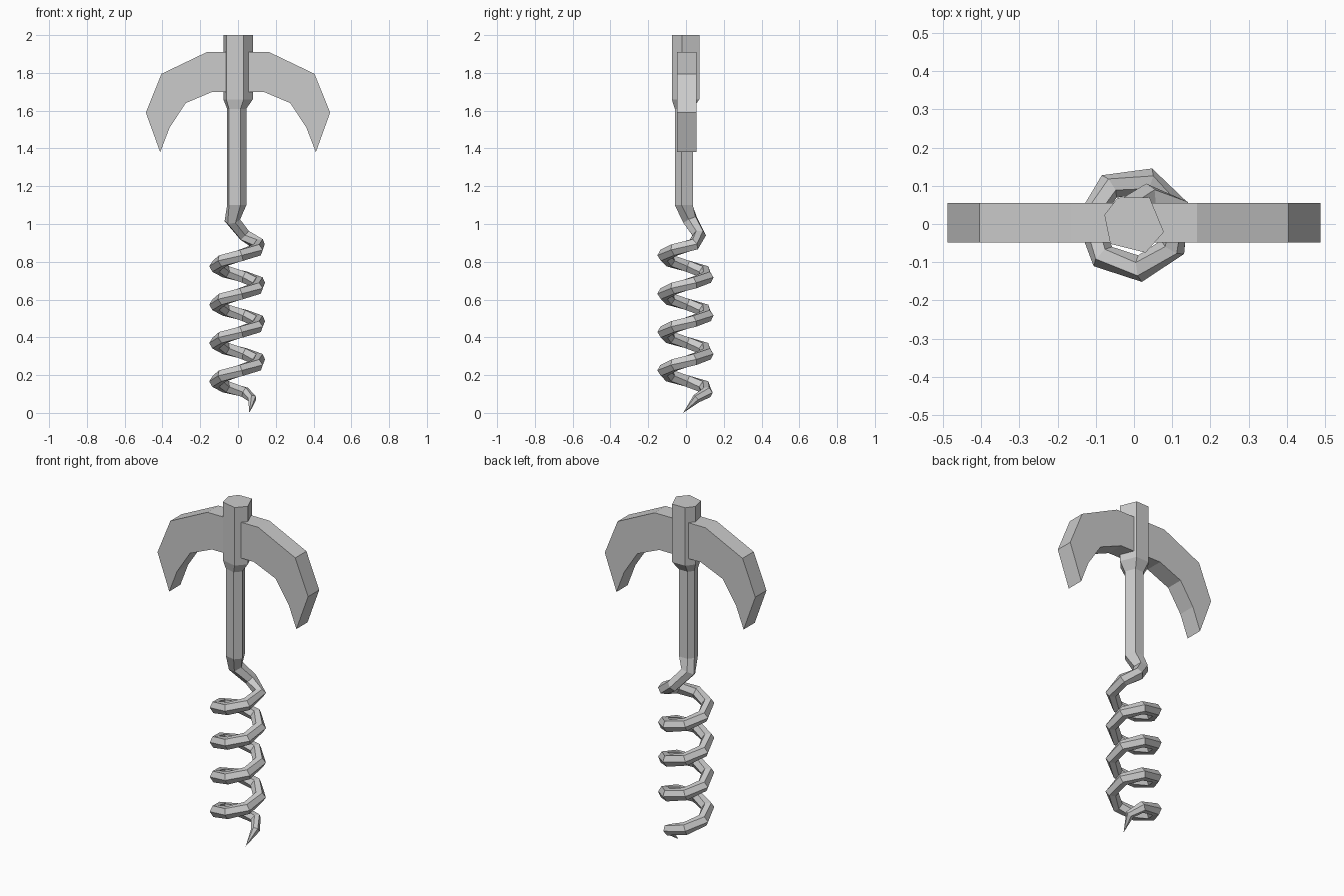
import bpy, bmesh
from math import sin, cos, pi, radians, degrees
from mathutils import Vector

if "Cube" in bpy.data.objects:
    bpy.data.objects.remove(bpy.data.objects["Cube"], do_unlink=True)

steel = bpy.data.materials.new("grey steel")
steel.use_nodes = True
GREY = (0.6, 0.6, 0.6, 1)
steel.diffuse_color = GREY
steel.node_tree.nodes["Principled BSDF"].inputs["Base Color"].default_value = GREY


def finish(name, bm):
    bmesh.ops.recalc_face_normals(bm, faces=bm.faces)
    mesh = bpy.data.meshes.new(name)
    bm.to_mesh(mesh)
    bm.free()
    mesh.materials.append(steel)
    obj = bpy.data.objects.new(name, mesh)
    bpy.context.collection.objects.link(obj)


# Arched handle: half outline mirrored, then extruded through its depth
half = [(0.165, 1.91), (0.405, 1.795), (0.488, 1.59), (0.412, 1.38),
        (0.362, 1.51), (0.277, 1.64), (0.135, 1.70)]
outline = half + [(-x, z) for x, z in reversed(half)]
bm = bmesh.new()
face = bm.faces.new([bm.verts.new((x, -0.048, z)) for x, z in outline])
side = bmesh.ops.extrude_face_region(bm, geom=[face])["geom"]
bmesh.ops.translate(bm, vec=(0, 0.103, 0),
                    verts=[v for v in side if isinstance(v, bmesh.types.BMVert)])
finish("handle", bm)

# Worm and shaft: one six-sided tube swept upward from the point
STEP, RADIUS, TURN_RISE, TURNS = 2 * pi / 7, 0.118, 0.203, 27
path = [(Vector((0.075, 0.055, 0.075)), 0.024)]
for i in range(TURNS + 1):
    a = radians(72) + i * STEP
    z = 0.109 + TURN_RISE * i / 7
    path.append((Vector((RADIUS * cos(a), RADIUS * sin(a), z)), 0.035 if i else 0.031))
path += [(Vector((0.035, 0.07, 0.94)), 0.036), (Vector((-0.03, 0.022, 1.02)), 0.042)]
# Straight shaft widening into the head
shaft = [(Vector((-0.007, -0.01, 1.10)), 0.053), (Vector((-0.007, -0.01, 1.61)), 0.053),
         (Vector((0, 0, 1.66)), 0.081), (Vector((0, 0, 2.0)), 0.081)]

bm = bmesh.new()
rings = []
ref = Vector((1, 0, 0))
tip = Vector((0.06, -0.015, 0.01))
points = [tip] + [p for p, r in path] + [shaft[0][0]]
for i, (p, r) in enumerate(path):
    t = ((points[i + 2] - p).normalized() + (p - points[i]).normalized()).normalized()
    if i <= TURNS + 1:
        ref = Vector((p.x, p.y, 0))     # keep one edge facing outward on the coil
    ref = (ref - t * ref.dot(t)).normalized()
    across = t.cross(ref)
    rings.append([bm.verts.new(p + r * (ref * cos(k * pi / 3) + across * sin(k * pi / 3)))
                  for k in range(6)])

# Shaft corners start at the one nearest the coil's reference edge
corners = [radians(d) for d in (60, 122, 163, 220, 292, 345)]
first = max(range(6), key=lambda k: cos(corners[k]) * ref.x + sin(corners[k]) * ref.y)
corners = corners[first:] + corners[:first]
for p, r in shaft:
    rings.append([bm.verts.new(p + Vector((r * cos(a), r * sin(a), 0))) for a in corners])

for low, high in zip(rings, rings[1:]):
    for k in range(6):
        n = (k + 1) % 6
        bm.faces.new((low[k], low[n], high[n], high[k]))
point = bm.verts.new(tip)
for k in range(6):
    bm.faces.new((point, rings[0][(k + 1) % 6], rings[0][k]))
bm.faces.new(rings[-1])
finish("screw_and_shaft", bm)

# Stand the point on the ground
low = min(v.co.z for o in bpy.data.objects if o.type == "MESH" for v in o.data.vertices)
for v in bpy.data.objects["screw_and_shaft"].data.vertices:
    if v.co.z < low + 1e-5:
        v.co.z = 0
